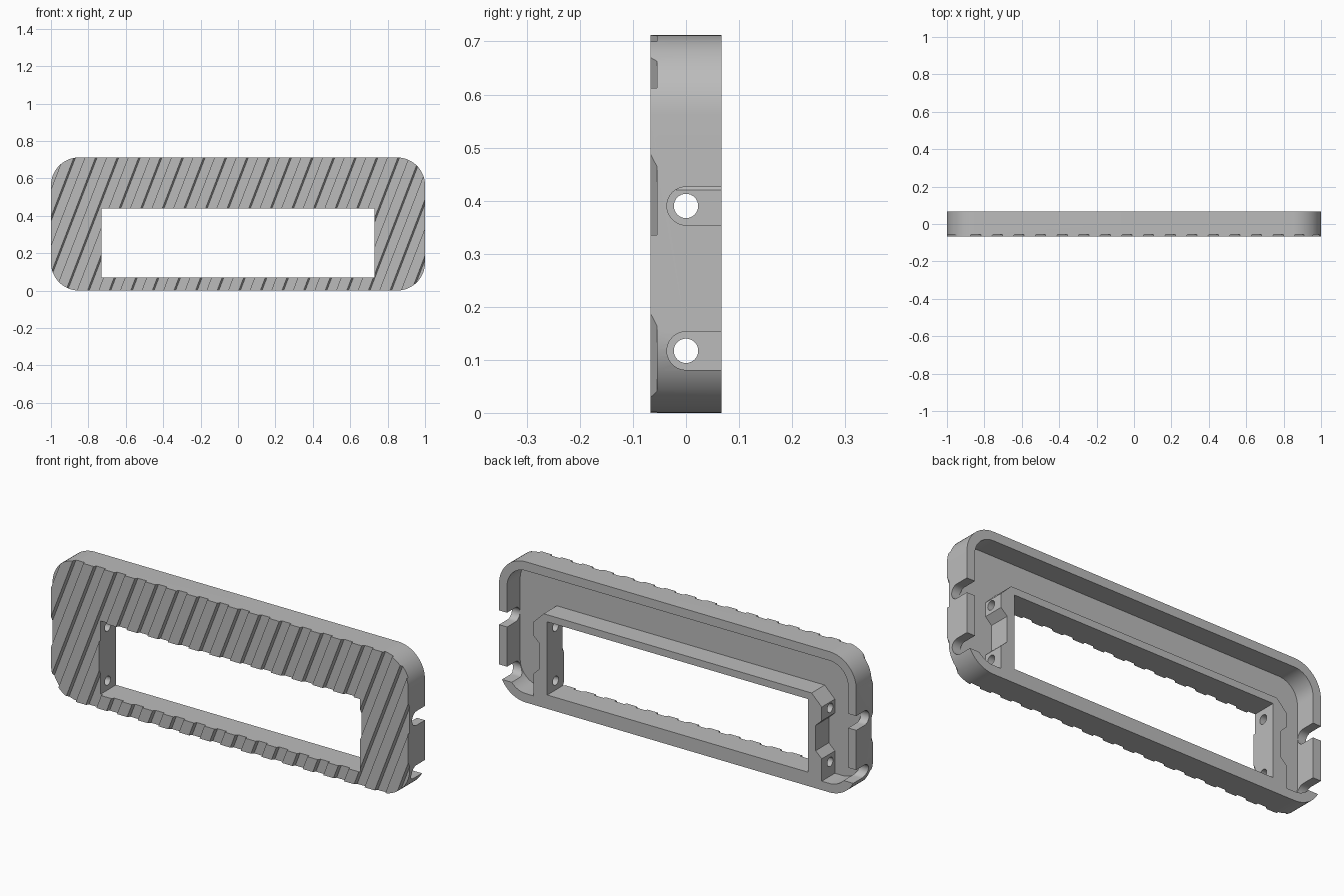
import bpy, bmesh, math

if "Cube" in bpy.data.objects:
    bpy.data.objects.remove(bpy.data.objects["Cube"])

W, H, D = 1.0, 0.712, 0.067        # half width, height, half depth
HOLE_Z = (0.117, 0.39)             # screw heights

grey = bpy.data.materials.new("light_grey")
grey.diffuse_color = (0.5, 0.5, 0.5, 1)
grey.use_nodes = True
grey.node_tree.nodes["Principled BSDF"].inputs["Base Color"].default_value = grey.diffuse_color


def to_object(name, bm):
    bmesh.ops.recalc_face_normals(bm, faces=bm.faces)
    me = bpy.data.meshes.new(name)
    bm.to_mesh(me)
    bm.free()
    me.materials.append(grey)
    ob = bpy.data.objects.new(name, me)
    bpy.context.collection.objects.link(ob)
    return ob


def add_prism(bm, lower, upper):
    a = [bm.verts.new(p) for p in lower]
    b = [bm.verts.new(p) for p in upper]
    n = len(a)
    bm.faces.new(a)
    bm.faces.new(b[::-1])
    for i in range(n):
        j = (i + 1) % n
        bm.faces.new((a[i], b[i], b[j], a[j]))


def prism_y(name, pts, y0, y1):
    bm = bmesh.new()
    add_prism(bm, [(x, y0, z) for x, z in pts], [(x, y1, z) for x, z in pts])
    return to_object(name, bm)


def rounded_rect(x, z0, z1, r, n=16):
    pts = []
    corners = ((x - r, z1 - r), (r - x, z1 - r), (r - x, z0 + r), (x - r, z0 + r))
    for k, (cx, cz) in enumerate(corners):
        for i in range(n + 1):
            a = math.pi / 2 * (k + i / n)
            pts.append((cx + r * math.cos(a), cz + r * math.sin(a)))
    return pts


def boolean(target, cutter):
    m = target.modifiers.new("cut", 'BOOLEAN')
    m.operation, m.solver, m.object = 'DIFFERENCE', 'EXACT', cutter
    bpy.context.view_layer.objects.active = target
    bpy.ops.object.modifier_apply(modifier=m.name)
    bpy.data.objects.remove(cutter)


# Outer shell block
body = prism_y("bezel_frame", rounded_rect(W, 0, H, 0.15), -D, D)

# Rear cavity, leaving the inner frame with its screw lugs standing
side = [(0.75, 0.476), (0.807, 0.42), (0.807, 0.35), (0.773, 0.318),
        (0.773, 0.19), (0.807, 0.158), (0.807, -0.1)]
lugs = prism_y("lug_frame", side + [(-x, z) for x, z in side[::-1]], -0.3, 0.3)
cavity = prism_y("cavity", rounded_rect(W - 0.045, 0.045, H - 0.045, 0.105), -0.038, 0.2)
boolean(cavity, lugs)
boolean(body, cavity)

# Display opening
opening = [(-0.73, 0.07), (0.73, 0.07), (0.73, 0.44), (-0.73, 0.44)]
boolean(body, prism_y("opening", opening, -0.3, 0.3))

# Screw holes through the lugs and U slots through the outer walls, both sides
bm = bmesh.new()
for s in (-1, 1):
    for hz in HOLE_Z:
        hole = [(0.023 * math.cos(math.tau * i / 32), hz + 0.023 * math.sin(math.tau * i / 32))
                for i in range(32)]
        slot = [(-0.036 * math.sin(math.pi * i / 20), hz + 0.036 * math.cos(math.pi * i / 20))
                for i in range(21)] + [(0.2, hz - 0.036), (0.2, hz + 0.036)]
        for pts, x0, x1 in ((hole, 0.6, 0.825), (slot, 0.84, 1.1)):
            add_prism(bm, [(s * x0, y, z) for y, z in pts], [(s * x1, y, z) for y, z in pts])
boolean(body, to_object("side_cuts", bm))

# Slanted grooves across the front face
bm = bmesh.new()
z0, z1, slope, pitch = -0.1, 0.85, 2.6, 0.1155
for k in range(-1, 21):
    r = 0.871 - k * pitch
    l = r - pitch / 2
    sec = [(l - 0.004, -D - 0.004), (l + 0.008, -D + 0.012), (r, -D + 0.012), (r, -D - 0.004)]
    add_prism(bm, [(x + z0 / slope, y, z0) for x, y in sec],
              [(x + z1 / slope, y, z1) for x, y in sec])
boolean(body, to_object("grooves", bm))

# Smooth rounded parts, keep edges crisp
bpy.ops.object.select_all(action='DESELECT')
body.select_set(True)
bpy.context.view_layer.objects.active = body
bpy.ops.object.shade_smooth_by_angle(angle=math.radians(25))
